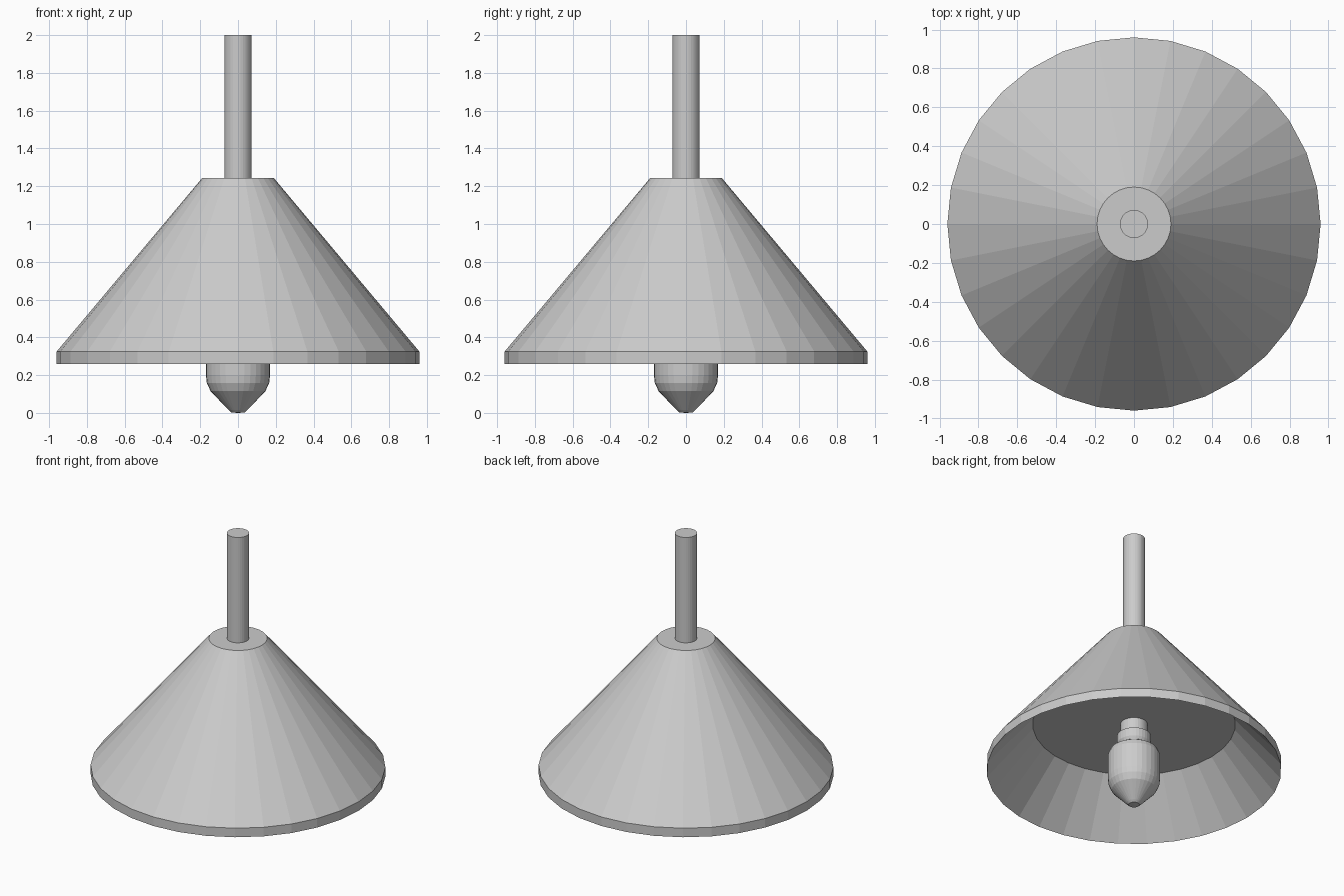
import bpy, bmesh
from math import cos, sin, tau

if "Cube" in bpy.data.objects:
    bpy.data.objects.remove(bpy.data.objects["Cube"])


def lathe(name, profile, sides=32):
    """Revolve (radius, z) points around z; a zero radius closes the end."""
    bm = bmesh.new()
    rings = []
    for r, z in profile:
        if r == 0:
            rings.append([bm.verts.new((0, 0, z))] * sides)
        else:
            rings.append([bm.verts.new((r * cos(tau * i / sides), r * sin(tau * i / sides), z))
                          for i in range(sides)])
    for a, b in zip(rings, rings[1:]):
        for i in range(sides):
            j = (i + 1) % sides
            bm.faces.new(list(dict.fromkeys((a[i], a[j], b[j], b[i]))))
    bmesh.ops.recalc_face_normals(bm, faces=bm.faces)
    mesh = bpy.data.meshes.new(name)
    bm.to_mesh(mesh)
    bm.free()
    obj = bpy.data.objects.new(name, mesh)
    bpy.context.collection.objects.link(obj)
    return obj


# Conical shade with short rim band and recessed ceiling underneath
lathe("shade", [(0, 0.607), (0.66, 0.607), (0.96, 0.26), (0.96, 0.325),
                (0.19, 1.243), (0, 1.243)])

# Hanging rod
lathe("rod", [(0, 1.243), (0.072, 1.243), (0.072, 2.0), (0, 2.0)])

# Bulb with stepped socket and pointed tip
lathe("bulb", [(0, 0), (0.035, 0.002), (0.05, 0.015), (0.145, 0.115), (0.165, 0.158),
               (0.17, 0.2), (0.17, 0.37), (0.155, 0.405), (0.1, 0.44), (0.11, 0.46),
               (0.11, 0.52), (0.088, 0.53), (0.088, 0.607), (0, 0.607)])
